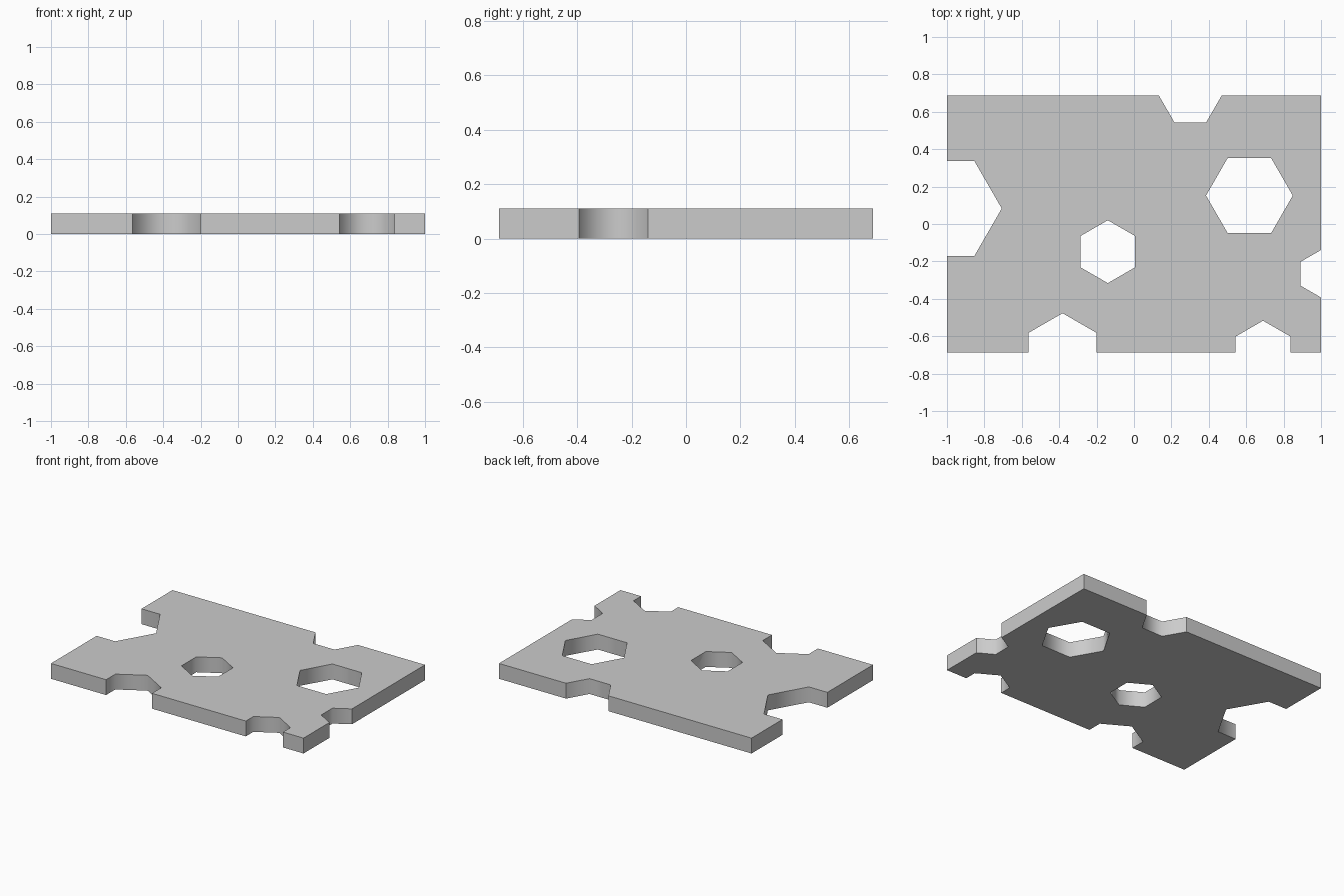
import bpy
from math import radians

if "Cube" in bpy.data.objects:
    bpy.data.objects.remove(bpy.data.objects["Cube"])

HX, HY, T = 1.0, 0.687, 0.11

# Flat rectangular plate
bpy.ops.mesh.primitive_cube_add(size=1, location=(0, 0, 0))
plate = bpy.context.object
plate.name = "plate"
for v in plate.data.vertices:
    v.co.x *= 2 * HX
    v.co.y *= 2 * HY
    v.co.z = (v.co.z + 0.5) * T

# Hexagonal cuts: x, y, circumradius, True if a corner points along x
cuts = [
    (0.617, 0.152, 0.232, True),     # large inner hole
    (-0.14, -0.148, 0.168, False),   # small inner hole
    (-1.0, 0.083, 0.293, True),      # left edge notch
    (0.301, HY, 0.168, True),        # back edge notch
    (-0.382, -HY, 0.21, False),      # front edge notch, left
    (0.69, -HY, 0.17, False),        # front edge notch, right
    (1.0, -0.266, 0.127, False),     # right edge notch
]


def cut_hexagon(x, y, r, corner_on_x):
    bpy.ops.mesh.primitive_cylinder_add(
        vertices=6, radius=r, depth=1, location=(x, y, 0),
        rotation=(0, 0, radians(30 if corner_on_x else 0)))
    cutter = bpy.context.object
    cutter.name = "hexagon_cutter"
    cutter.hide_render = True
    mod = plate.modifiers.new("cut", 'BOOLEAN')
    mod.operation = 'DIFFERENCE'
    mod.solver = 'EXACT'
    mod.object = cutter
    bpy.context.view_layer.objects.active = plate
    bpy.ops.object.modifier_apply(modifier=mod.name)
    bpy.data.objects.remove(cutter, do_unlink=True)


for c in cuts:
    cut_hexagon(*c)

# Smooth shading runs around each hexagonal wall; the plate itself stays flat
for f in plate.data.polygons:
    on_rim = abs(f.center.x) > HX - 1e-4 or abs(f.center.y) > HY - 1e-4
    f.use_smooth = abs(f.normal.z) < 0.5 and not on_rim
